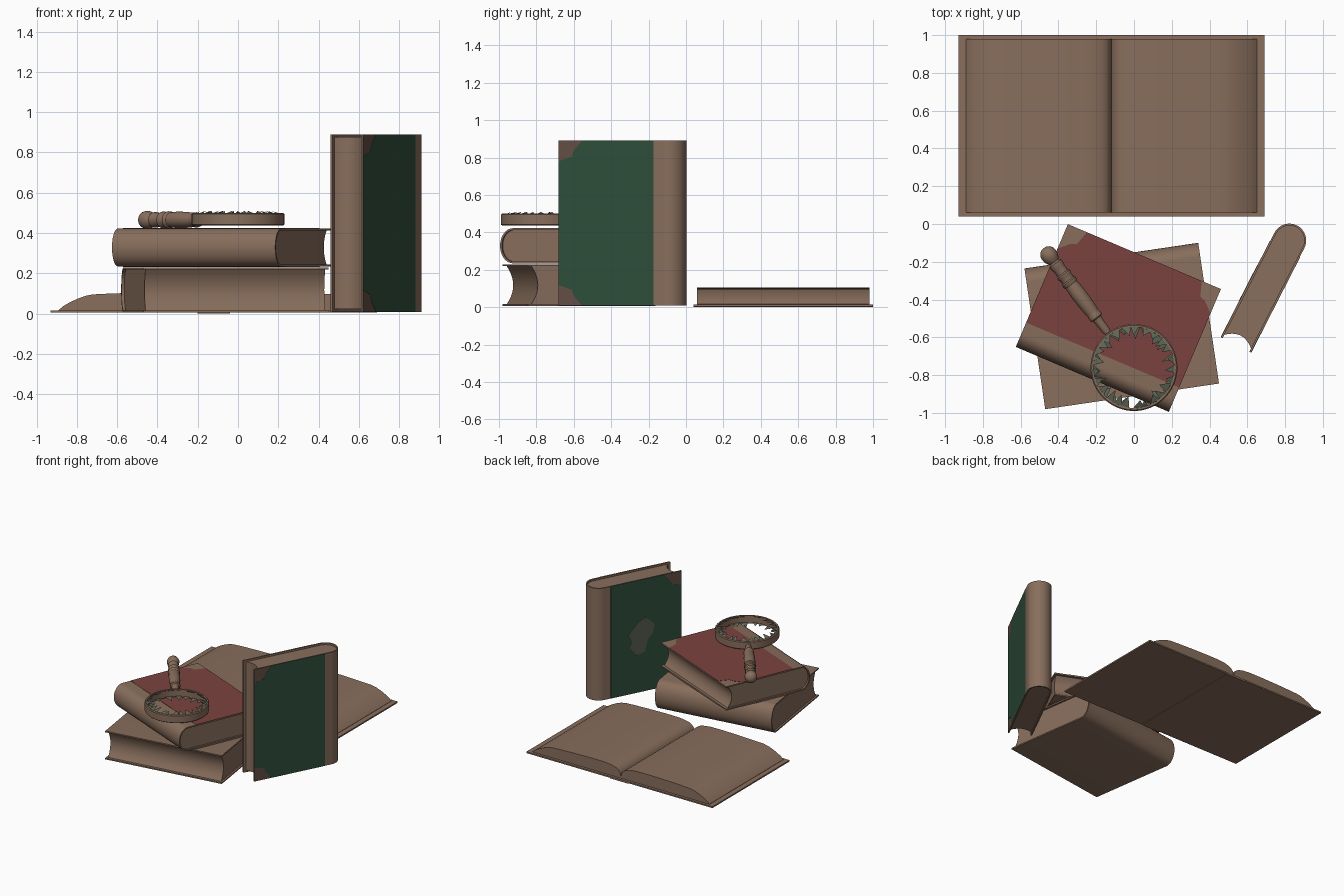
import bpy, bmesh, math, random
from mathutils import Matrix, Vector

if "Cube" in bpy.data.objects:
    bpy.data.objects.remove(bpy.data.objects["Cube"])

random.seed(4)


def material(name, r, g, b):
    m = bpy.data.materials.new(name)
    lin = [(c / 255 / 12.92 if c < 10 else ((c / 255 + 0.055) / 1.055) ** 2.4) for c in (r, g, b)]
    m.diffuse_color = (*lin, 1)
    m.use_nodes = True
    m.node_tree.nodes["Principled BSDF"].inputs["Base Color"].default_value = m.diffuse_color
    return m


BROWN = material("leather_brown", 136, 110, 92)
DARK = material("worn_corner_brown", 100, 80, 68)
RED = material("cover_red", 122, 66, 62)
GREEN = material("cover_green", 48, 80, 60)
GREY = material("emblem_grey", 88, 91, 80)
GLASS = material("glass_grey_green", 94, 102, 86)


def finish(name, bm, mat, matrix=None):
    bmesh.ops.recalc_face_normals(bm, faces=bm.faces)
    me = bpy.data.meshes.new(name)
    bm.to_mesh(me)
    bm.free()
    me.materials.append(mat)
    ob = bpy.data.objects.new(name, me)
    bpy.context.collection.objects.link(ob)
    if matrix is not None:
        ob.matrix_world = matrix
    bpy.ops.object.select_all(action='DESELECT')
    ob.select_set(True)
    bpy.context.view_layer.objects.active = ob
    bpy.ops.object.shade_smooth_by_angle(angle=math.radians(35))
    return ob


def extrude(name, pts, vec, mat, matrix=None):
    """Closed polygon of 3D points extruded along vec."""
    bm = bmesh.new()
    f = bm.faces.new([bm.verts.new(p) for p in pts])
    r = bmesh.ops.extrude_face_region(bm, geom=[f])
    bmesh.ops.translate(bm, vec=vec, verts=[e for e in r['geom'] if isinstance(e, bmesh.types.BMVert)])
    return finish(name, bm, mat, matrix)


def lathe(name, profile, mat, matrix, closed=False, n=48):
    """Profile of (radius, height) turned about local z."""
    bm = bmesh.new()
    rings = [[bm.verts.new((r * math.cos(2 * math.pi * i / n), r * math.sin(2 * math.pi * i / n), z))
              for i in range(n)] for r, z in profile]
    pairs = list(zip(rings, rings[1:]))
    if closed:
        pairs.append((rings[-1], rings[0]))
    else:
        bm.faces.new(rings[0])
        bm.faces.new(rings[-1])
    for a, b in pairs:
        for i in range(n):
            j = (i + 1) % n
            bm.faces.new((a[i], a[j], b[j], b[i]))
    return finish(name, bm, mat, matrix)


def frame(u, v, origin):
    """Local axes: u = fore edge to spine, v = thickness, w = book height."""
    u, v = Vector(u).normalized(), Vector(v).normalized()
    m = Matrix((u, v, u.cross(v))).transposed().to_4x4()
    m.translation = origin
    return m


def spine_curve(L, half, depth, n=16):
    return [(L - depth + depth * math.cos(a), half * math.sin(a))
            for a in (math.pi / 2 - math.pi * i / n for i in range(n + 1))]


def closed_book(name, m, L, T, H, depth, panel=None, backing=None):
    t, h = 0.010, H / 2
    # wrap-around cover
    outer = [(0, T / 2)] + spine_curve(L, T / 2, depth) + [(0, -T / 2)]
    inner = [(0, T / 2 - t)] + spine_curve(L - t, T / 2 - t, depth - t) + [(0, -T / 2 + t)]
    extrude(name + "_cover", [(u, v, -h) for u, v in outer + inner[::-1]], (0, 0, H), BROWN, m)
    # page block with hollow fore edge
    k = T / 2 - t
    fore = [(0.02 + 0.035 * (1 - s * s), s * k) for s in [-1 + i / 5 for i in range(11)]]
    pages = fore + spine_curve(L - t, k, depth - t)
    extrude(name + "_pages", [(u, v, -h + 0.014) for u, v in pages], (0, 0, H - 0.028), BROWN, m)
    # coloured cover panels with cut corners
    if panel:
        e = L - 0.14
        cut = [(0, .11), (.08, .085), (.09, .055), (.14, 0)]
        poly = [(u, h - d) for u, d in cut] + [(e, h), (e, -h)] + [(u, d - h) for u, d in cut[::-1]]
        for side, s in (("inner", 1), ("outer", -1)):
            if backing:
                extrude(f"{name}_{side}_corners", [(u, s * T / 2, w) for u, w in
                        [(0, h), (e, h), (e, -h), (0, -h)]], (0, s * 0.0008, 0), backing, m)
            extrude(f"{name}_{side}_panel", [(u, s * T / 2, w) for u, w in poly],
                    (0, s * 0.002, 0), panel, m)


# closed books
closed_book("bottom_book", frame((-0.146, 0.989, 0), (0, 0, 1), (-0.01, -0.9125, 0.1175)),
            0.753, 0.223, 0.93, 0.075)
closed_book("red_book", frame((-0.39, -0.92, 0), (0, 0, 1), (0.055, -0.1725, 0.328)),
            0.706, 0.188, 0.88, 0.075, RED)
green = frame((0.455, 0.89, 0), (-0.89, 0.455, 0), (0.54, -0.64, 0.449))
closed_book("green_book", green, 0.71, 0.178, 0.882, 0.089, GREEN, DARK)

# emblem on the green book's inner cover
blob = [(-3, 15), (4, 18), (13, 9), (11, 1), (6, -5), (3, -17), (-5, -19), (-12, -10), (-10, -3), (-14, 3)]
extrude("green_book_emblem", [(0.32 - 0.008 * x, 0.089, 0.0077 * y) for x, y in blob],
        (0, 0.0035, 0), GREY, green)

# open book: cover, spine strip and two arched page halves
def slab(name, x0, x1, z0, z1):
    extrude(name, [(x0, 0.04, z0), (x1, 0.04, z0), (x1, 0.04, z1), (x0, 0.04, z1)], (0, 0.96, 0), BROWN)


slab("open_book_cover", -0.93, 0.69, 0.004, 0.015)
slab("open_book_spine", -0.20, -0.04, 0.0, 0.010)
arch = [(0, .012), (0, .03), (.008, .058), (.025, .078), (.05, .091), (.09, .1), (.14, .105), (.25, .106),
        (.4, .103), (.52, .099), (.6, .095), (.64, .087), (.68, .072), (.72, .053), (.75, .035), (.77, .017),
        (.77, .012)]
for side, s in (("left", -1), ("right", 1)):
    extrude(f"open_book_{side}_pages", [(-0.12 + s * x, 0.06, z) for x, z in arch], (0, 0.92, 0), BROWN)

# magnifier rim
centre = Matrix.Translation((0, -0.76, 0))
lathe("magnifier_rim", [(.214, .438), (.224, .437), (.23, .442), (.23, .494), (.224, .5), (.214, .499)],
      BROWN, centre, closed=True, n=64)

# turned handle pointing away from the rim
axis = Vector((-0.603, 0.798, 0))
m = axis.to_track_quat('Z', 'Y').to_matrix().to_4x4()
m.translation = (0, -0.76, 0.465)
handle = [(.017, .225), (.022, .25), (.024, .31), (.027, .325), (.036, .33), (.038, .345), (.034, .355),
          (.036, .37), (.040, .43), (.041, .5), (.037, .55), (.042, .558), (.043, .57), (.037, .578),
          (.037, .60), (.041, .606), (.041, .618), (.034, .626), (.034, .66), (.038, .67), (.038, .69),
          (.028, .70), (.036, .712), (.043, .73), (.045, .748), (.041, .768), (.030, .783), (.012, .792)]
lathe("magnifier_handle", handle, BROWN, m, n=32)

# broken glass teeth around the rim, upper and lower surface
bm = bmesh.new()
for z0, z1, count in ((.492, .509, 25), (.446, .436, 20)):
    for i in range(count):
        a = 2 * math.pi * (i + random.uniform(-.25, .25)) / count
        w = random.uniform(.09, .14)
        tip, lean = random.uniform(.15, .185), random.uniform(-.08, .08)
        bm.faces.new([bm.verts.new((r * math.cos(b), r * math.sin(b), z)) for r, b, z in
                      ((.215, a - w, z0), (.215, a + w, z0), (tip, a + lean, z1))])
finish("broken_lens", bm, GLASS, centre)
